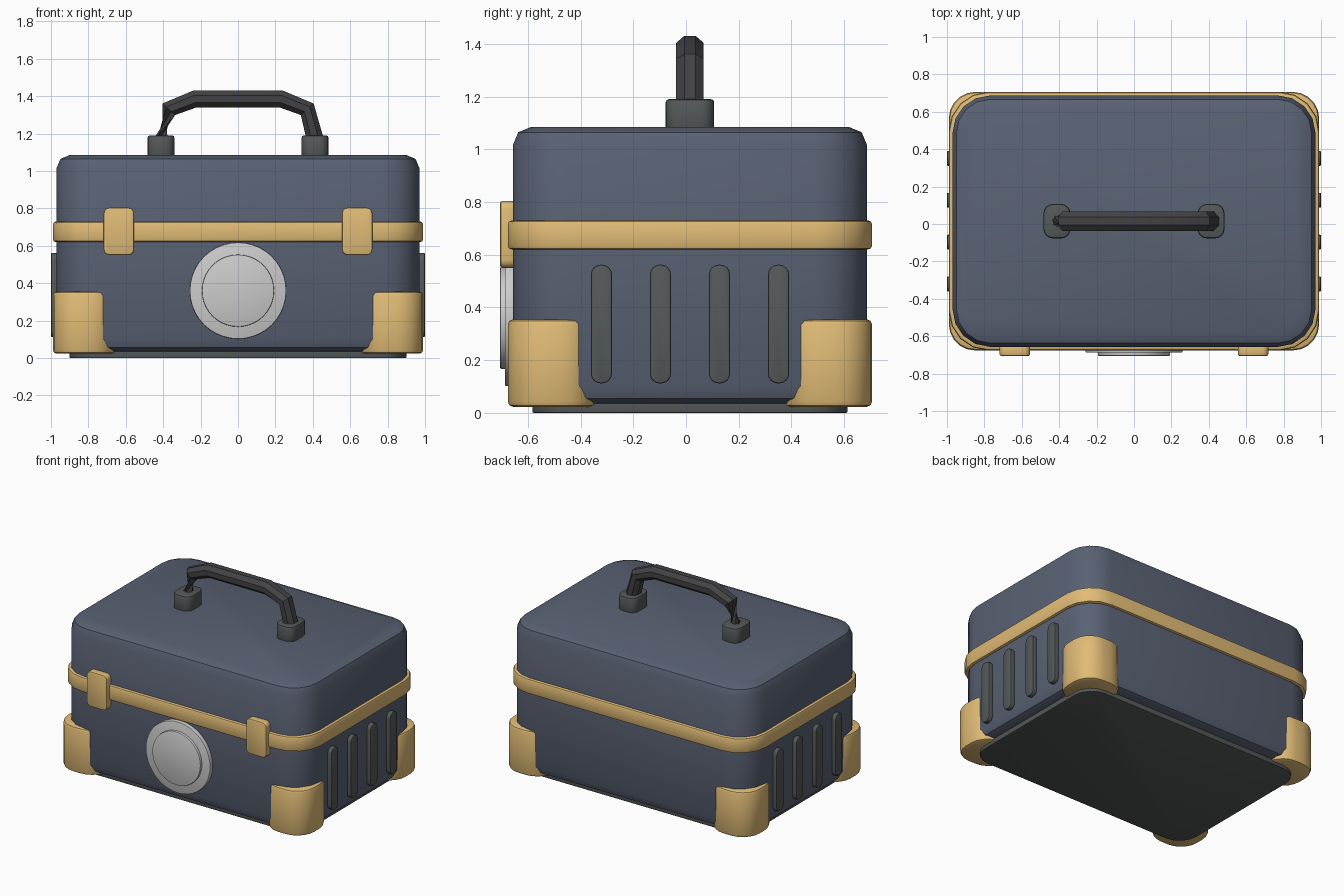
import bpy, bmesh, math
from mathutils import Vector

if "Cube" in bpy.data.objects:
    bpy.data.objects.remove(bpy.data.objects["Cube"])

CY = 0.015  # case centre in y (latches and disc stick out in front)


def material(name, col):
    m = bpy.data.materials.new(name)
    m.diffuse_color = (*col, 1)
    m.use_nodes = True
    m.node_tree.nodes["Principled BSDF"].inputs["Base Color"].default_value = m.diffuse_color
    return m


SLATE = material("slate", (0.10, 0.12, 0.17))
GOLD = material("gold", (0.75, 0.50, 0.18))
DARK = material("dark_grey", (0.09, 0.10, 0.10))
GRIP = material("grip", (0.055, 0.055, 0.06))
SILVER = material("silver", (0.55, 0.55, 0.55))


def finish(name, bm, mat, angle=35):
    bmesh.ops.remove_doubles(bm, verts=bm.verts, dist=1e-5)
    bmesh.ops.recalc_face_normals(bm, faces=bm.faces)
    me = bpy.data.meshes.new(name)
    bm.to_mesh(me)
    bm.free()
    ob = bpy.data.objects.new(name, me)
    bpy.context.collection.objects.link(ob)
    me.materials.append(mat)
    bpy.ops.object.select_all(action='DESELECT')
    ob.select_set(True)
    bpy.context.view_layer.objects.active = ob
    bpy.ops.object.shade_smooth_by_angle(angle=math.radians(angle))
    return ob


def skin(bm, rings):
    n = len(rings[0])
    vs = [[bm.verts.new(p) for p in ring] for ring in rings]
    for a, b in zip(vs, vs[1:]):
        for i in range(n):
            bm.faces.new((a[i], a[(i + 1) % n], b[(i + 1) % n], b[i]))
    bm.faces.new(vs[0][::-1])
    bm.faces.new(vs[-1])


def outline(hx, hy, r, seg):
    pts = []
    for k, (sx, sy) in enumerate([(1, 1), (-1, 1), (-1, -1), (1, -1)]):
        for i in range(seg + 1):
            a = math.pi / 2 * (k + i / seg)
            pts.append((sx * (hx - r) + r * math.cos(a), sy * (hy - r) + r * math.sin(a)))
    return pts


def rounded(name, centre, half, r, bevel, mat, seg=4, bseg=2, axis='z'):
    """Rounded block: outline extruded along an axis, with bevelled rims."""
    hx, hy, hz = half
    prof = [(bevel * (1 - math.sin(t)), hz - bevel * (1 - math.cos(t)))
            for t in [math.pi / 2 * i / bseg for i in range(bseg + 1)]]
    prof = [(i, -z) for i, z in prof] + [(i, z) for i, z in reversed(prof)]
    c = Vector(centre)
    place = {'z': lambda u, v, w: (u, v, w),
             'y': lambda u, v, w: (u, w, v),
             'x': lambda u, v, w: (w, u, v)}[axis]
    bm = bmesh.new()
    skin(bm, [[c + Vector(place(u, v, z)) for u, v in
               outline(hx - i, hy - i, max(r - i, 0.002), seg)] for i, z in prof])
    return finish(name, bm, mat)


# Case, base plate and trim band
rounded("case_body", (0, CY, 0.56), (0.97, 0.672, 0.525), 0.2, 0.07, SLATE)
rounded("base_plate", (0, CY, 0.03), (0.90, 0.597, 0.03), 0.14, 0.004, DARK)
rounded("trim_band", (0, CY, 0.675), (0.99, 0.691, 0.055), 0.21, 0.015, GOLD)

# Corner guards
for sx in (-1, 1):
    for sy in (-1, 1):
        rounded("corner_guard", (sx * 0.82, CY + sy * 0.521, 0.189),
                (0.17, 0.17, 0.166), 0.14, 0.02, GOLD, seg=5)

# Latches, side vents, handle mounts
for s in (-1, 1):
    rounded("latch", (s * 0.637, -0.675, 0.677), (0.081, 0.127, 0.03), 0.03, 0.008,
            GOLD, seg=3, axis='y')
    for i in range(4):
        rounded("side_vent", (s * 0.98, CY + (i - 1.5) * 0.224, 0.337),
                (0.04, 0.225, 0.02), 0.037, 0.006, DARK, axis='x')
    rounded("handle_mount", (s * 0.412, CY, 1.13), (0.072, 0.092, 0.06), 0.05, 0.012, DARK)

# Front disc
rounded("disc_ring", (0, -0.667, 0.36), (0.258, 0.258, 0.02), 0.258, 0.004,
        SILVER, seg=10, axis='y')
rounded("disc_centre", (0, -0.685, 0.36), (0.193, 0.193, 0.02), 0.193, 0.005,
        SILVER, seg=10, axis='y')

# Handle: octagonal tube on a bent path, half a turn of twist in the left leg
half_path = [(0.42, 1.14), (0.37, 1.33), (0.23, 1.385)]
path = [Vector((-x, CY, z)) for x, z in half_path] + \
       [Vector((x, CY, z)) for x, z in reversed(half_path)]
rings = []
for i, p in enumerate(path):
    t = Vector((0, 0, 0))
    if i > 0:
        t += (p - path[i - 1]).normalized()
    if i < len(path) - 1:
        t += (path[i + 1] - p).normalized()
    t.normalize()
    nrm = Vector((-t.z, 0, t.x))
    ring = []
    for k in range(8):
        a = math.pi / 4 * (k + 0.5) + (math.pi if i == 0 else 0)
        q = 1 / math.cos(math.pi / 8)
        ring.append(p + nrm * (0.046 * q * math.sin(a)) + Vector((0, 0.052 * q * math.cos(a), 0)))
    rings.append(ring)
bm = bmesh.new()
skin(bm, rings)
finish("handle", bm, GRIP, 30)
